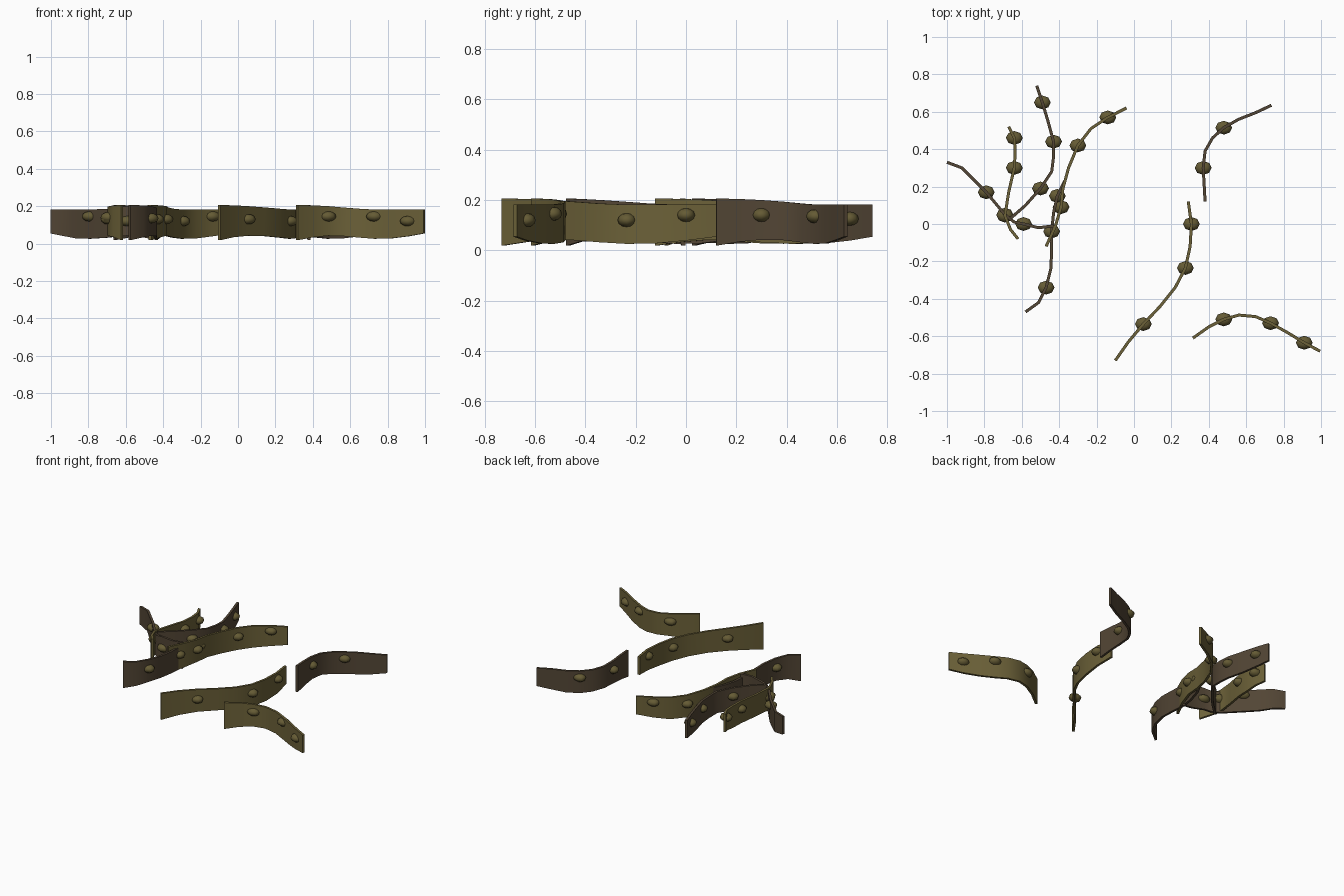
import bpy
import bmesh
from math import sin, radians
from mathutils import Vector, Matrix

if "Cube" in bpy.data.objects:
    bpy.data.objects.remove(bpy.data.objects["Cube"])


def make_material(name, colour):
    mat = bpy.data.materials.new(name)
    mat.use_nodes = True
    mat.diffuse_color = (*colour, 1)
    bsdf = mat.node_tree.nodes["Principled BSDF"]
    bsdf.inputs["Base Color"].default_value = (*colour, 1)
    bsdf.inputs["Roughness"].default_value = 0.8
    return mat


OLIVE = make_material("olive frond", (0.15, 0.12, 0.04))
BROWN = make_material("brown frond", (0.085, 0.06, 0.035))
BLADDER = make_material("olive bladder", (0.13, 0.105, 0.035))
HALF_THICKNESS = 0.008
BLADDER_RADII = (0.045, 0.037, 0.028)


def finish(bm, name, material, angle):
    bmesh.ops.recalc_face_normals(bm, faces=bm.faces)
    mesh = bpy.data.meshes.new(name)
    bm.to_mesh(mesh)
    bm.free()
    mesh.materials.append(material)
    obj = bpy.data.objects.new(name, mesh)
    bpy.context.collection.objects.link(obj)
    bpy.ops.object.select_all(action="DESELECT")
    obj.select_set(True)
    bpy.context.view_layer.objects.active = obj
    bpy.ops.object.shade_smooth_by_angle(angle=radians(angle))


def frond(name, material, path, bladders):
    """Ribbon standing on edge, tapering from root to tip, with air bladders."""
    points = [Vector(p) for p in path]
    last = len(points) - 1
    bm = bmesh.new()
    rings = []
    for i, p in enumerate(points):
        t = i / last
        along = (points[min(i + 1, last)] - points[max(i - 1, 0)]).normalized()
        side = Vector((-along.y, along.x)) * HALF_THICKNESS
        middle = 0.112 + 0.009 * sin(7 * t)
        half = 0.094 - 0.032 * t - 0.007 * sin(6 * t)
        rings.append([bm.verts.new((p.x + s * side.x, p.y + s * side.y, middle + h * half))
                      for s, h in ((-1, -1), (1, -1), (1, 1), (-1, 1))])
    for a, b in zip(rings, rings[1:]):
        for k in range(4):
            n = (k + 1) % 4
            bm.faces.new((a[k], a[n], b[n], b[k]))
    bm.faces.new(rings[0])
    bm.faces.new(rings[-1])
    finish(bm, name, material, 40)

    # air bladders threaded on the ribbon
    bm = bmesh.new()
    for i, z in bladders:
        place = Matrix.Translation((*points[i], z)) @ Matrix.Diagonal((*BLADDER_RADII, 1))
        bmesh.ops.create_uvsphere(bm, u_segments=8, v_segments=6, radius=1, matrix=place)
    finish(bm, name + "_bladders", BLADDER, 60)


# clustered fronds, each path running from root to tip
frond("crossing_frond", BROWN,
      [(-.43, -.01), (-.51, -.02), (-.59, 0), (-.64, .01), (-.69, .05),
       (-.79, .17), (-.86, .24), (-.92, .30), (-1, .33)],
      [(2, .12), (4, .13), (5, .145)])
frond("short_frond", OLIVE,
      [(-.62, -.08), (-.66, -.03), (-.69, .045), (-.67, .17), (-.64, .30),
       (-.635, .39), (-.64, .46), (-.67, .52)],
      [(2, .14), (4, .13), (6, .13)])
frond("back_frond", BROWN,
      [(-.66, .03), (-.58, .10), (-.50, .19), (-.44, .28), (-.43, .36),
       (-.43, .44), (-.46, .55), (-.49, .65), (-.52, .74)],
      [(2, .14), (5, .13), (7, .125)])
frond("curving_frond", OLIVE,
      [(-.47, -.12), (-.42, -.01), (-.39, .09), (-.38, .19), (-.35, .30),
       (-.30, .42), (-.23, .51), (-.14, .57), (-.04, .62)],
      [(2, .13), (5, .12), (7, .145)])
frond("upright_frond", BROWN,
      [(-.58, -.47), (-.51, -.42), (-.47, -.34), (-.445, -.24), (-.44, -.14),
       (-.44, -.04), (-.43, .06), (-.41, .15), (-.37, .23)],
      [(2, .135), (5, .13), (7, .13)])

# scattered fronds
frond("far_frond", BROWN,
      [(.38, .12), (.375, .21), (.37, .30), (.38, .39), (.42, .46),
       (.48, .515), (.56, .56), (.65, .595), (.735, .635)],
      [(2, .14), (5, .135)])
frond("middle_frond", OLIVE,
      [(-.10, -.73), (-.03, -.63), (.05, -.535), (.14, -.44), (.22, -.34),
       (.275, -.235), (.30, -.12), (.307, 0), (.29, .12)],
      [(2, .13), (5, .12), (7, .14)])
frond("front_frond", OLIVE,
      [(.315, -.61), (.40, -.55), (.48, -.51), (.56, -.487), (.65, -.495),
       (.73, -.53), (.82, -.58), (.91, -.635), (.995, -.68)],
      [(2, .145), (5, .145), (7, .12)])
